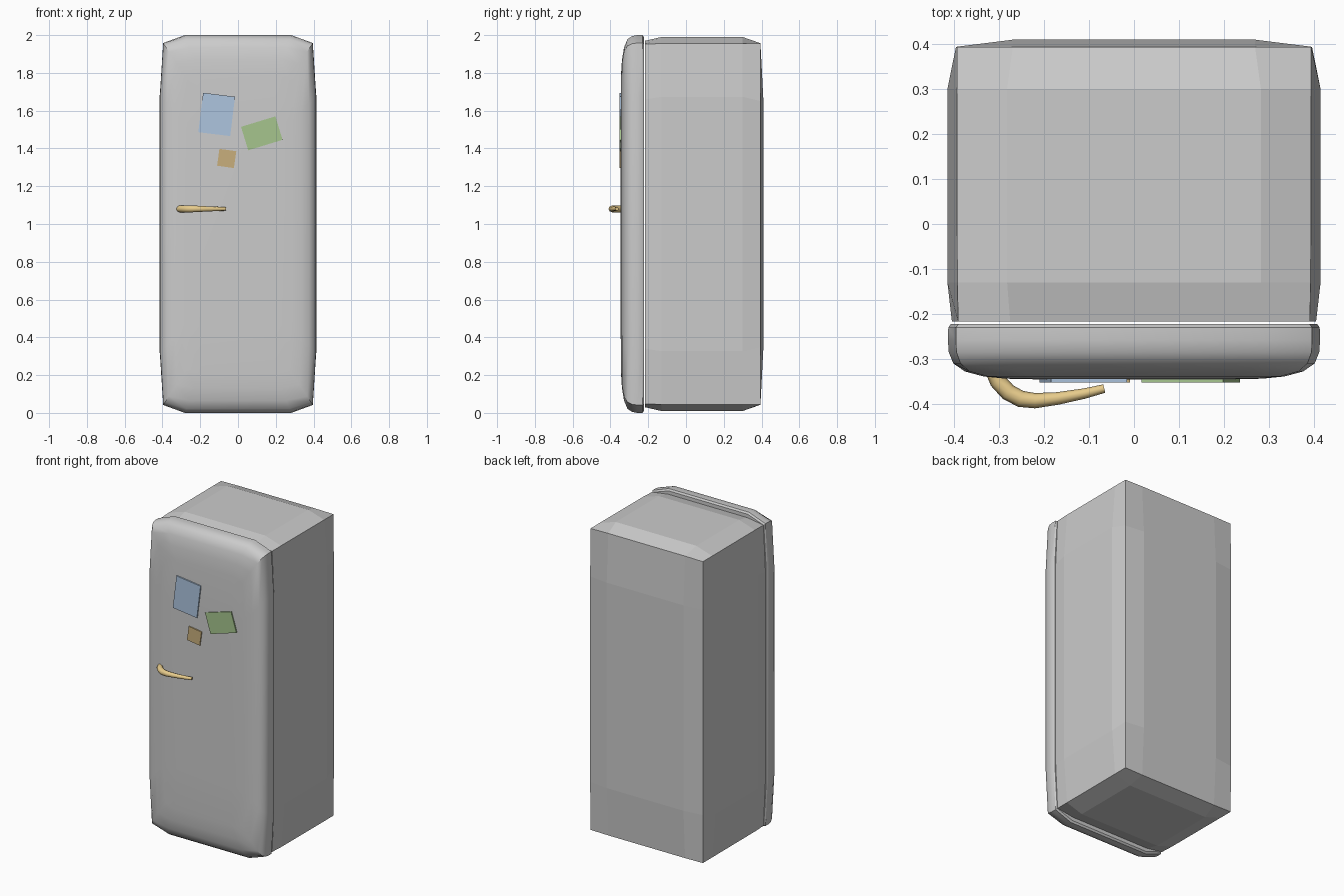
import bpy, bmesh, math
from mathutils import Vector

if "Cube" in bpy.data.objects:
    bpy.data.objects.remove(bpy.data.objects["Cube"])


def material(name, rgb):
    m = bpy.data.materials.new(name)
    m.diffuse_color = (*rgb, 1)
    m.use_nodes = True
    m.node_tree.nodes["Principled BSDF"].inputs["Base Color"].default_value = m.diffuse_color
    return m


def ring(y, cx, cz, side, top):
    """12-point bulged rectangle: corners, plus two pushed-out points per side."""
    tx, tz = 0.68 * side, 0.68 * top
    pts = [(cx, cz), (tx, top), (-tx, top), (-cx, cz), (-side, tz), (-side, -tz)]
    pts += [(-x, -z) for x, z in pts]
    return [Vector((x, y, 1 + z)) for x, z in pts]


def pillow(name, rings, front_bulge, back_bulge):
    """Loft the rings along y and close both ends with a 3x3 grid."""
    bm = bmesh.new()
    loops = [[bm.verts.new(p) for p in ring(*r)] for r in rings]
    for a, b in zip(loops, loops[1:]):
        for i in range(12):
            j = (i + 1) % 12
            bm.faces.new((a[i], a[j], b[j], b[i]))
    for loop, r, bulge in ((loops[0], rings[0], front_bulge), (loops[-1], rings[-1], back_bulge)):
        tx, tz = 0.68 * r[3], 0.68 * r[4]
        inner = [bm.verts.new((sx * tx, r[0] + bulge, 1 + sz * tz))
                 for sx, sz in ((1, 1), (-1, 1), (-1, -1), (1, -1))]
        bm.faces.new(inner)
        for k in range(4):
            c = 3 * k
            bm.faces.new((loop[c - 1], loop[c], loop[c + 1], inner[k]))
            bm.faces.new((loop[c + 1], loop[c + 2], inner[(k + 1) % 4], inner[k]))
    bmesh.ops.recalc_face_normals(bm, faces=bm.faces)
    me = bpy.data.meshes.new(name)
    bm.to_mesh(me)
    bm.free()
    ob = bpy.data.objects.new(name, me)
    bpy.context.collection.objects.link(ob)
    return ob


def smooth(ob, angle):
    bpy.ops.object.select_all(action='DESELECT')
    ob.select_set(True)
    bpy.context.view_layer.objects.active = ob
    bpy.ops.object.shade_smooth_by_angle(angle=math.radians(angle))


# Cabinet: flat-faced bulged box
pillow("cabinet", [
    (-0.217, 0.391, 0.953, 0.405, 0.970),
    (-0.130, 0.393, 0.955, 0.415, 0.990),
    (0.300, 0.394, 0.955, 0.415, 0.990),
    (0.394, 0.394, 0.955, 0.396, 0.957)], 0, 0.016)

# Door: smooth rounded front
door = pillow("door", [
    (-0.344, 0.270, 0.770, 0.285, 0.790),
    (-0.339, 0.325, 0.850, 0.335, 0.870),
    (-0.328, 0.366, 0.912, 0.376, 0.935),
    (-0.310, 0.386, 0.943, 0.402, 0.978),
    (-0.285, 0.395, 0.955, 0.412, 0.995),
    (-0.258, 0.396, 0.958, 0.414, 1.000),
    (-0.230, 0.396, 0.958, 0.413, 1.000),
    (-0.222, 0.390, 0.950, 0.407, 0.989)], -0.002, 0)
smooth(door, 35)

# Notes stuck on the door
for name, x, z, w, h, rot, rgb in (
        ("blue_note", -0.113, 1.58, 0.17, 0.21, -7, (0.42, 0.56, 0.74)),
        ("green_note", 0.126, 1.48, 0.19, 0.13, 17, (0.38, 0.56, 0.27)),
        ("brown_note", -0.060, 1.347, 0.09, 0.09, -8, (0.58, 0.43, 0.20))):
    bpy.ops.mesh.primitive_cube_add(size=1, location=(x, -0.348, z),
                                    rotation=(0, -math.radians(rot), 0))
    note = bpy.context.object
    note.name = name
    note.scale = (w, 0.01, h)
    note.data.materials.append(material(name, rgb))

# Handle: tapered hook
path = [(-0.312, -0.325, 0.019), (-0.302, -0.350, 0.019), (-0.280, -0.374, 0.019),
        (-0.252, -0.389, 0.0185), (-0.220, -0.393, 0.017), (-0.170, -0.388, 0.014),
        (-0.110, -0.377, 0.0115), (-0.066, -0.366, 0.0095)]
cu = bpy.data.curves.new("handle", 'CURVE')
cu.dimensions = '3D'
cu.bevel_depth = 1
cu.bevel_resolution = 2
cu.use_fill_caps = True
sp = cu.splines.new('POLY')
sp.points.add(len(path) - 1)
for p, (x, y, r) in zip(sp.points, path):
    p.co = (x, y, 1.08, 1)
    p.radius = r
handle = bpy.data.objects.new("handle", cu)
bpy.context.collection.objects.link(handle)
bpy.ops.object.select_all(action='DESELECT')
handle.select_set(True)
bpy.context.view_layer.objects.active = handle
bpy.ops.object.convert(target='MESH')
handle = bpy.context.object
handle.data.materials.clear()
handle.data.materials.append(material("handle_gold", (0.80, 0.60, 0.26)))
smooth(handle, 50)
